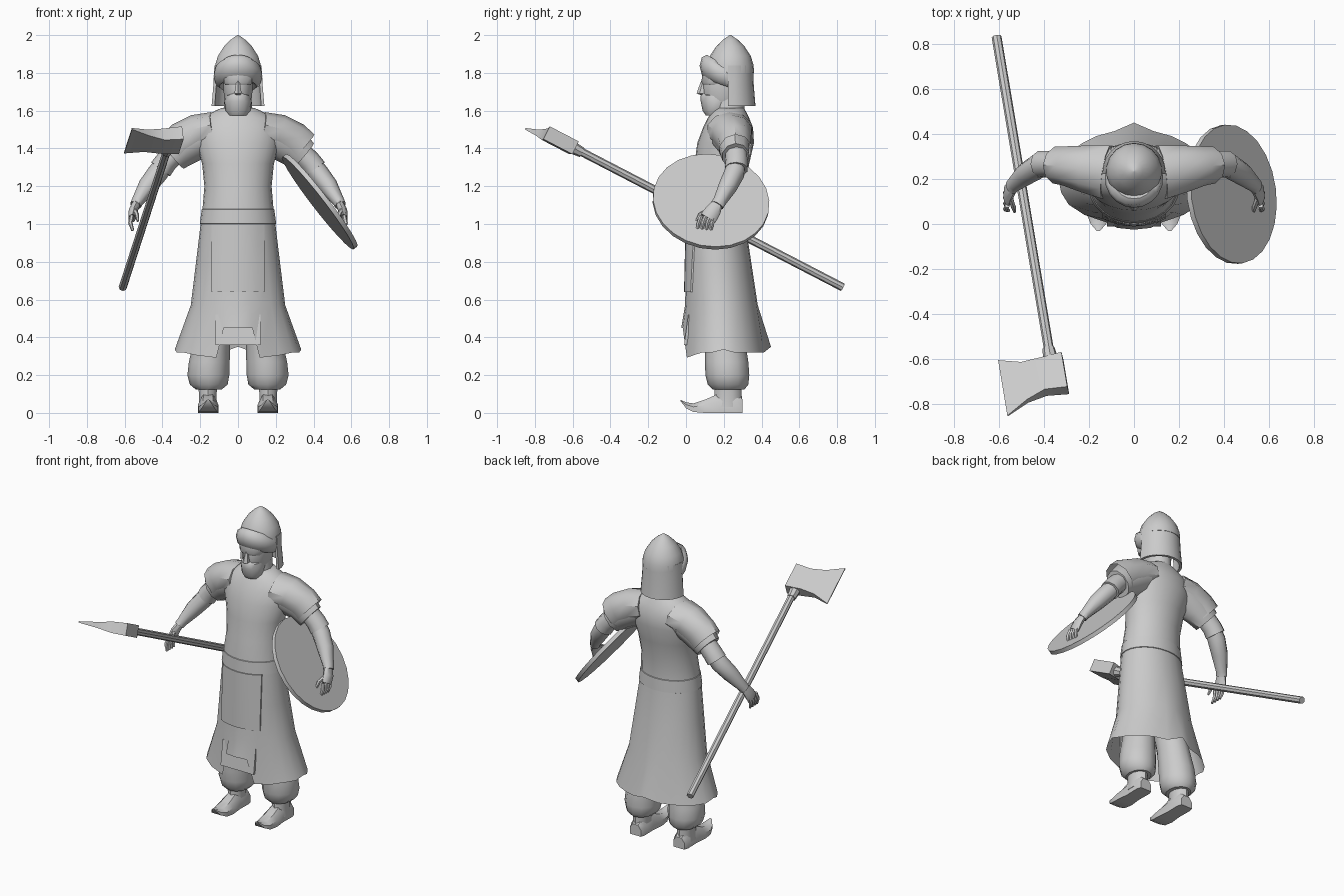
import bpy, bmesh
from math import sin, cos, pi, radians, sqrt
from mathutils import Vector, Matrix

if "Cube" in bpy.data.objects:
    bpy.data.objects.remove(bpy.data.objects["Cube"])

grey = bpy.data.materials.new("plain grey")
grey.use_nodes = True
grey.diffuse_color = (0.6, 0.6, 0.6, 1)
grey.node_tree.nodes["Principled BSDF"].inputs["Base Color"].default_value = (0.6, 0.6, 0.6, 1)


def finish(name, bm, angle=40):
    bmesh.ops.recalc_face_normals(bm, faces=bm.faces)
    mesh = bpy.data.meshes.new(name)
    bm.to_mesh(mesh)
    bm.free()
    mesh.materials.append(grey)
    ob = bpy.data.objects.new(name, mesh)
    bpy.context.collection.objects.link(ob)
    bpy.ops.object.select_all(action="DESELECT")
    ob.select_set(True)
    bpy.context.view_layer.objects.active = ob
    bpy.ops.object.shade_smooth_by_angle(angle=radians(angle))


def skin(name, rings, caps=(True, True), angle=40):
    """Bridge equal rings of points into one surface."""
    bm = bmesh.new()
    vs = [[bm.verts.new(p) for p in r] for r in rings]
    n = len(vs[0])
    for a, b in zip(vs, vs[1:]):
        for i in range(n):
            j = (i + 1) % n
            bm.faces.new((a[i], a[j], b[j], b[i]))
    if caps[0]:
        bm.faces.new(vs[0])
    if caps[1]:
        bm.faces.new(vs[-1])
    finish(name, bm, angle)


def oval(x, z, half, front, back, n):
    """Level ring, starting at the front middle."""
    mid, r = (front + back) / 2, (back - front) / 2
    return [Vector((x + half * sin(2 * pi * i / n), mid - r * cos(2 * pi * i / n), z)) for i in range(n)]


def tube(name, path, n=8, caps=(True, True), ref=(0, 1, 0)):
    """Path entries: x, y, z, radius across, radius along ref."""
    pts = [Vector(p[:3]) for p in path]
    rings = []
    for k, p in enumerate(path):
        t = (pts[min(k + 1, len(pts) - 1)] - pts[max(k - 1, 0)]).normalized()
        u = t.cross(Vector(ref)).normalized()
        v = u.cross(t)
        rings.append([pts[k] + u * p[3] * cos(2 * pi * i / n) + v * p[4] * sin(2 * pi * i / n) for i in range(n)])
    skin(name, rings, caps)


# Robe: lofted from hem to collar, with two slits in the front hem
profile = [(.32, .335, -.025, .42), (.57, .25, -.005, .38), (.8, .222, .0, .345), (1.0, .198, .005, .315),
           (1.08, .188, .01, .31), (1.2, .178, .03, .315), (1.32, .19, .045, .335), (1.43, .222, .06, .36),
           (1.51, .22, .09, .355), (1.56, .19, .115, .335), (1.6, .12, .14, .315), (1.615, .085, .155, .305)]
rings = [oval(0, z, h, f, b, 24) for z, h, f, b in profile]
for i, x, z in ((0, 0, .45), (1, .075, .45), (2, .115, .292), (3, .22, .305), (6, .335, .335)):
    for k, s in ((i, 1), (-i, -1)):
        rings[0][k].x, rings[0][k].z = s * x, z
rings[0][12].y, rings[0][12].z = .45, .35
skin("robe", rings, (False, True))

# Flap hanging behind the hem slits
skin("under_flap", [[(-.12, y, z), (.12, y, z), (.12, y + .015, z), (-.12, y + .015, z)]
                    for z, y in ((.36, -.01), (.52, .012))])

# Belt band
skin("belt", [oval(0, z, h, f, b, 24) for z, h, f, b in
              ((1.0, .198, .005, .315), (1.002, .202, .001, .319), (1.078, .192, .006, .314), (1.08, .188, .01, .31))],
     (False, False))


def robe_front(x, z):
    """Front surface of the robe at a height."""
    for a, b in zip(profile, profile[1:]):
        if a[0] <= z <= b[0]:
            h, f, k = [p + (q - p) * (z - a[0]) / (b[0] - a[0]) for p, q in zip(a[1:], b[1:])]
            return (f + k) / 2 - (k - f) / 2 * sqrt(1 - (x / h) ** 2)


# Apron panel: thin curved plate that follows the robe
columns = [.141 * k / 4 for k in range(-4, 5)]
skin("apron", [[(x, robe_front(x, z) - .007, z) for x in columns]
               + [(x, robe_front(x, z) + .01, z) for x in reversed(columns)] for z in (.64, .8, .9, 1.0)])

# Head, beard, nose
skin("neck", [oval(0, z, h, .14, b, 12) for z, h, b in ((1.57, .085, .31), (1.62, .075, .31), (1.68, .07, .31))])
skin("head", [oval(0, z, h, f, b, 14) for z, h, f, b in
              ((1.63, .06, .11, .3), (1.67, .076, .09, .32), (1.74, .08, .088, .33), (1.8, .08, .1, .33))])
skin("beard", [oval(0, z, h, f, b, 12) for z, h, f, b in
               ((1.575, .05, .105, .19), (1.6, .066, .088, .22), (1.65, .072, .078, .24), (1.68, .064, .078, .22),
                (1.695, .03, .086, .18))])
skin("nose", [oval(0, z, h, f, .12, 6) for z, h, f in
              ((1.682, .012, .078), (1.692, .022, .056), (1.745, .012, .075), (1.77, .008, .088))])
skin("brow", [oval(0, z, h, f, .2, 10) for z, h, f in ((1.735, .07, .09), (1.75, .079, .082), (1.79, .079, .085))])

# Helmet dome
skin("helmet", [oval(0, z, h, .235 - h, .235 + h, 18) for z, h in
                ((1.8, .125), (1.84, .123), (1.89, .108), (1.94, .075), (1.975, .04), (2.0, .004))])

# Neck guard: thick cloth wrapped round the back and sides
guard = []
for z, r, g in ((1.625, .14, .138), (1.73, .131, .129), (1.84, .125, .125)):
    outer = [(r * cos(a), .23 + g * sin(a), z) for a in [pi * (k - .2) / 11.6 for k in range(13)]]
    inner = [(x * .88, .23 + (y - .23) * .88, z) for x, y, z in reversed(outer)]
    guard.append(outer + inner)
skin("neck_guard", guard)

# Turban roll: tilted, high at the brow and low over the ears
roll = []
for k in range(20):
    a = 2 * pi * k / 20
    front = .5 - .5 * sin(a)
    c = Vector((.098 * cos(a), .212 + .1 * sin(a), 1.73 + .1 * front))
    out = Vector((cos(a), sin(a), .2 * front))
    h, w = .036 + .03 * front, .022 + .018 * front
    roll.append([c + out * w * cos(b) + Vector((0, 0, h * sin(b))) for b in [2 * pi * j / 8 for j in range(8)]])
skin("turban_roll", roll + roll[:1], (False, False), angle=60)

# Limbs, built for each side
for side, s in (("left", 1), ("right", -1)):
    def limb(part, path, n=8, caps=(True, True)):
        tube(side + "_" + part, [(s * p[0],) + tuple(p[1:]) for p in path], n, caps)

    limb("sleeve", [(.1, .23, 1.5, .09, .11), (.2, .24, 1.46, .11, .105), (.28, .255, 1.415, .105, .086),
                    (.345, .262, 1.36, .088, .072)], 10)
    limb("shoulder_cape", [(.12, .23, 1.5, .095, .125), (.21, .245, 1.478, .105, .11), (.29, .258, 1.435, .108, .092),
                           (.335, .262, 1.395, .105, .086)], 10, (True, False))
    limb("upper_arm", [(.3, .262, 1.41, .058, .06), (.38, .268, 1.33, .06, .06), (.41, .266, 1.29, .062, .062)], 10)
    limb("forearm", [(.375, .268, 1.335, .05, .05), (.425, .257, 1.27, .055, .055), (.48, .222, 1.2, .05, .05),
                     (.532, .178, 1.12, .032, .036), (.542, .165, 1.1, .03, .036)], 10)
    limb("hand", [(.538, .168, 1.11, .022, .03), (.555, .143, 1.07, .024, .042), (.561, .118, 1.03, .02, .044)])
    for k in range(4):
        y = .077 + .024 * k
        limb("finger_%d" % (k + 1), [(.562, y + .005, 1.045, .012, .012), (.57, y - .01, 1.005, .012, .012),
                                     (.557, y - .018, .965, .008, .008)], 6)
    limb("thumb", [(.55, .12, 1.075, .013, .013), (.535, .075, 1.05, .012, .012), (.53, .055, 1.015, .007, .007)], 6)

    # Baggy trousers gathered above the boots
    skin(side + "_trouser", [oval(s * x, z, h, f, b, 12) for z, x, h, f, b in
                             ((.125, .155, .07, .14, .31), (.15, .155, .1, .115, .33), (.2, .157, .111, .103, .335),
                              (.27, .152, .108, .1, .33), (.4, .135, .095, .1, .31), (.6, .11, .09, .08, .28))])
    # Boot shaft and pointed shoe with raised toe
    skin(side + "_boot_shaft", [oval(s * .16, z, h, f, b, 10) for z, h, f, b in
                                ((.03, .05, .14, .3), (.09, .048, .15, .295), (.16, .055, .15, .295))])
    shoe = []
    for y, w, lo, hi in ((.3, .04, 0, .07), (.27, .048, 0, .1), (.18, .046, 0, .105), (.1, .054, 0, .07),
                         (.04, .05, .005, .05), (.0, .034, .025, .056), (-.03, .008, .064, .07)):
        m = s * .158
        shoe.append([(m - w, y, lo), (m + w, y, lo), (m + w, y, lo * .4 + hi * .6),
                     (m + w * .5, y, hi), (m - w * .5, y, hi), (m - w, y, lo * .4 + hi * .6)])
    skin(side + "_shoe", shoe)

# Round shield, tilted against the left forearm
bm = bmesh.new()
bmesh.ops.create_cone(bm, cap_ends=True, segments=24, radius1=.31, radius2=.31, depth=.025)
normal = Vector((.79, .1, .61))
bm.transform(Matrix.Translation((.433, .132, 1.118)) @ normal.to_track_quat("Z", "Y").to_matrix().to_4x4())
finish("shield", bm, 30)

# Axe shaft
butt, top = Vector((-.61, .83, .665)), Vector((-.352, -.71, 1.463))
tube("axe_shaft", [(*p, .022, .022) for p in (butt, top)], ref=(1, 0, 0))

# Axe head: rows from poll to cutting edge, each with its reach and thickness
d = (top - butt).normalized()
u = Vector((-1, 0, -.13))
u = (u - d * u.dot(d)).normalized()
t = d.cross(u)
base = Vector((-.36, -.665, 1.438))
head = []
for out, lo, hi, thick in ((-.055, -.08, .095, .038), (.045, -.075, .085, .034), (.13, -.078, .11, .018),
                           (.23, -.115, .165, .004)):
    head.append([base + u * out + d * a + t * b for a, b in ((lo, -thick), (hi, -thick), (hi, thick), (lo, thick))])
skin("axe_head", head, angle=25)
tube("axe_collar", [(*(base + d * a), r, r) for a, r in ((-.13, .027), (-.07, .034))], ref=(1, 0, 0))
